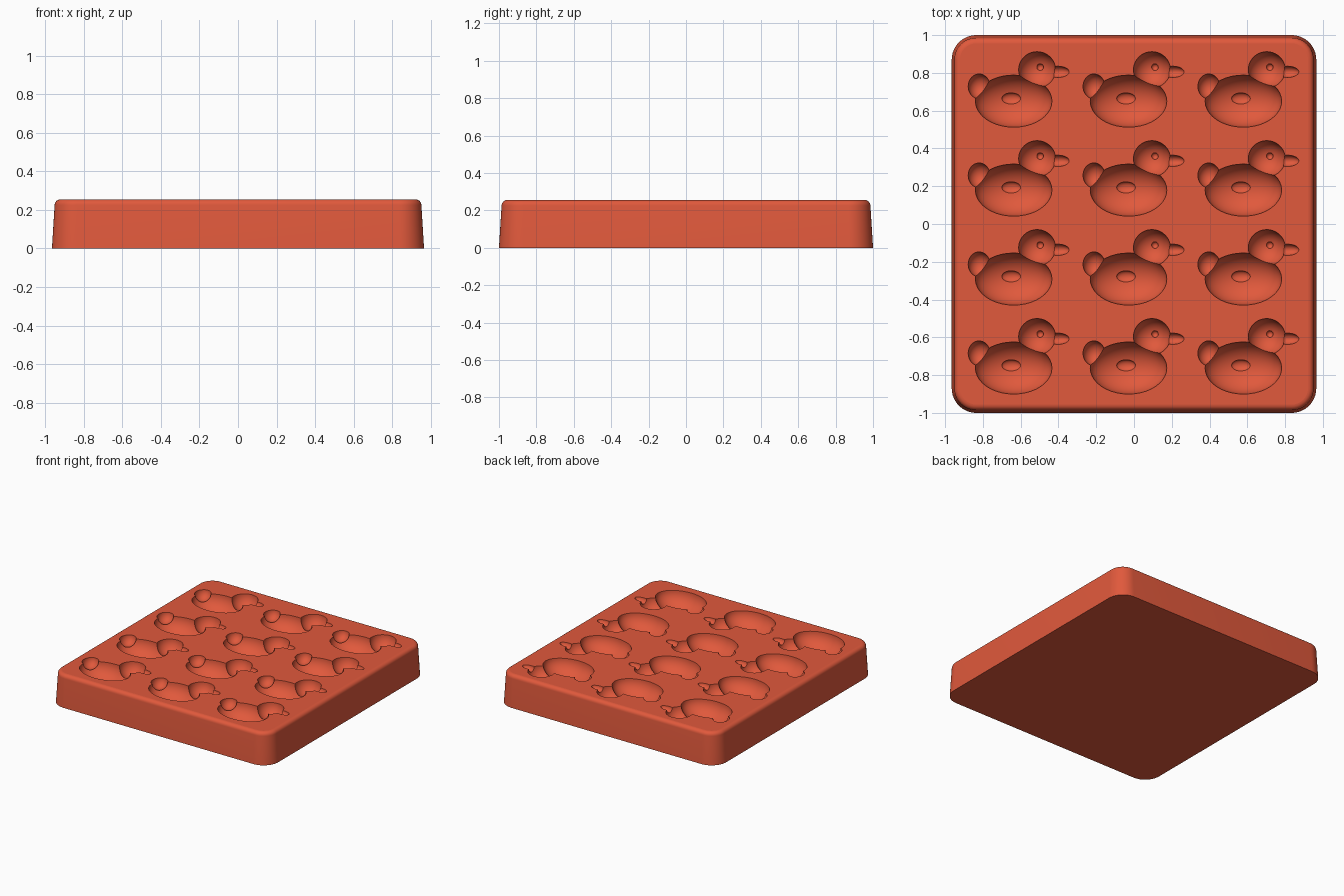
import bpy, bmesh, math
from mathutils import Matrix, Vector

if "Cube" in bpy.data.objects:
    bpy.data.objects.remove(bpy.data.objects["Cube"], do_unlink=True)

HALF_X, HALF_Y, TOP = 0.965, 1.0, 0.255
CORNER, ROUND, DRAFT = 0.13, 0.03, 0.014

mat = bpy.data.materials.new("terracotta red")
mat.use_nodes = True
color = (0.75, 0.10, 0.045, 1)
mat.diffuse_color = color
mat.node_tree.nodes["Principled BSDF"].inputs["Base Color"].default_value = color


def make_object(name, bm):
    mesh = bpy.data.meshes.new(name)
    bm.to_mesh(mesh)
    bm.free()
    mesh.materials.append(mat)
    obj = bpy.data.objects.new(name, mesh)
    bpy.context.collection.objects.link(obj)
    return obj


def rounded_outline(inset, steps=12):
    """Rounded rectangle, counter-clockwise, pulled in by inset."""
    pts = []
    for i, (sx, sy) in enumerate([(1, 1), (-1, 1), (-1, -1), (1, -1)]):
        for k in range(steps + 1):
            a = math.pi / 2 * (i + k / steps)
            r = CORNER - inset
            pts.append((sx * (HALF_X - CORNER) + r * math.cos(a),
                        sy * (HALF_Y - CORNER) + r * math.sin(a)))
    return pts


# Tray block: drafted wall with a rounded top edge
profile = [(0, 0)]
for k in range(7):
    a = math.pi / 2 * k / 6
    profile.append((DRAFT + ROUND * (1 - math.cos(a)), TOP - ROUND * (1 - math.sin(a))))
bm = bmesh.new()
rings = [[bm.verts.new((x, y, z)) for x, y in rounded_outline(inset)]
         for inset, z in profile]
for low, high in zip(rings, rings[1:]):
    for i in range(len(low)):
        j = (i + 1) % len(low)
        bm.faces.new((low[i], low[j], high[j], high[i]))
bm.faces.new(rings[-1])
bm.faces.new(rings[0][::-1])
tray = make_object("mold_tray", bm)

# Cavity parts: centre offset, radii (relative to each cell centre)
parts = {
    "body": ((-0.029, -0.056, 0.002), (0.203, 0.138, 0.125)),
    "head": ((0.095, 0.110, 0.002), (0.098, 0.096, 0.100)),
    "beak": ((0.205, 0.099, 0.002), (0.060, 0.030, 0.035)),
    "tail": ((-0.212, 0.022, 0.002), (0.058, 0.066, 0.065)),
    "wing": ((-0.042, -0.042, -0.118), (0.050, 0.030, 0.022)),
    "eye": ((0.111, 0.124, -0.095), (0.018, 0.018, 0.018)),
}
cells = [((c - 1) * 0.608, (1.5 - r) * 0.471) for c in range(3) for r in range(4)]

# Carve each part out of the block, twelve cells at a time
for name, (offset, radii) in parts.items():
    bm = bmesh.new()
    for cx, cy in cells:
        place = Matrix.Translation(Vector((cx, cy, TOP)) + Vector(offset))
        bmesh.ops.create_uvsphere(bm, u_segments=40, v_segments=24, radius=1,
                                  matrix=place @ Matrix.Diagonal((*radii, 1)))
    cutter = make_object(name + "_cutter", bm)
    cutter.hide_render = True
    mod = tray.modifiers.new(name + "_cavity", "BOOLEAN")
    mod.operation = "DIFFERENCE"
    mod.solver = "EXACT"
    mod.object = cutter
    bpy.context.view_layer.objects.active = tray
    bpy.ops.object.modifier_apply(modifier=mod.name)
    bpy.data.objects.remove(cutter, do_unlink=True)

# Smooth curves, crisp cavity rims, flat top and base
bpy.ops.object.select_all(action="DESELECT")
tray.select_set(True)
bpy.context.view_layer.objects.active = tray
bpy.ops.object.shade_smooth_by_angle(angle=math.radians(30))
for face in tray.data.polygons:
    if abs(face.normal.z) > 0.999 and (face.center.z > TOP - 0.001 or face.center.z < 0.001):
        face.use_smooth = False
